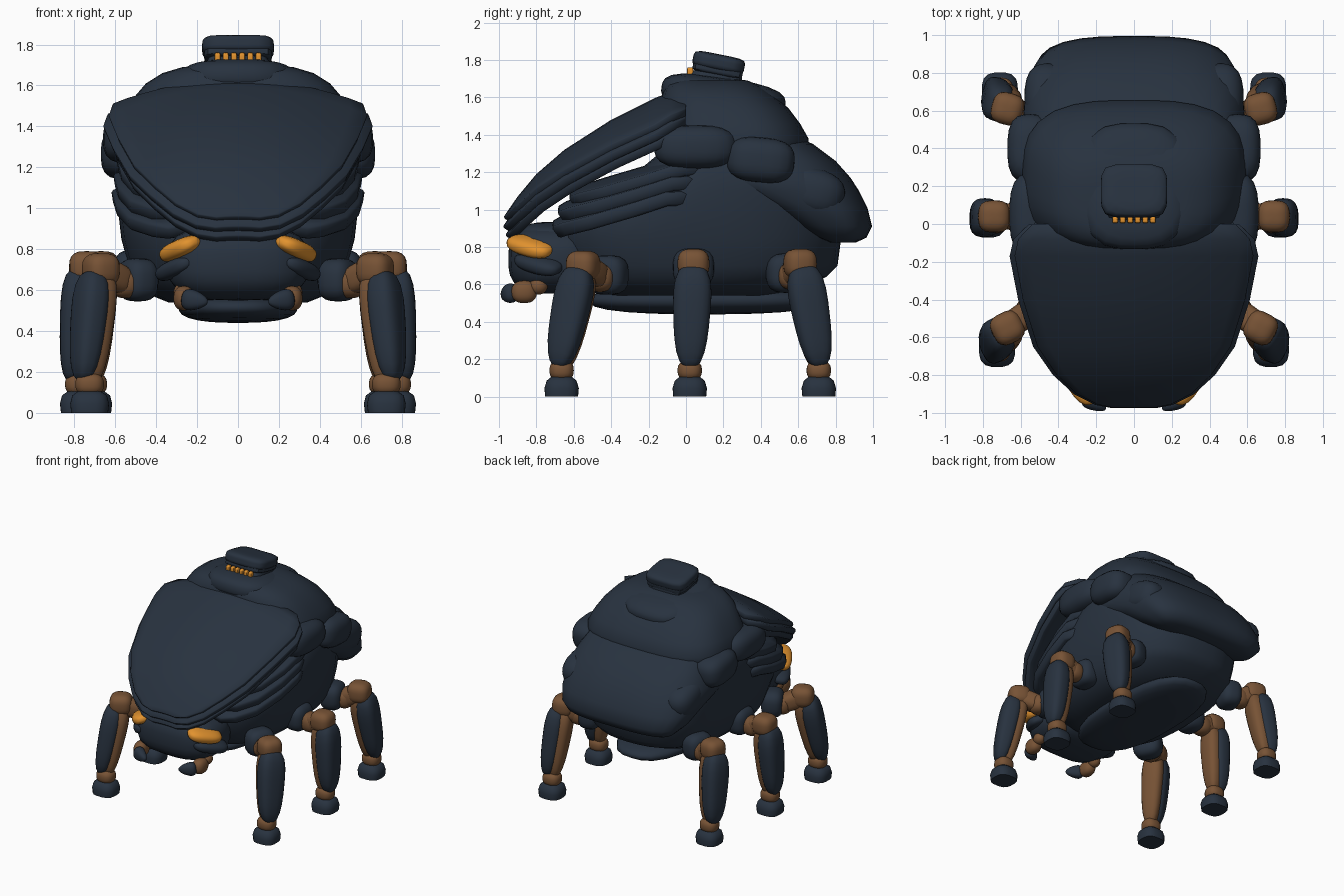
import bpy, bmesh, math
from mathutils import Vector, Matrix

cube = bpy.data.objects.get("Cube")
if cube:
    bpy.data.objects.remove(cube, do_unlink=True)


def material(name, rgb):
    m = bpy.data.materials.new(name)
    m.use_nodes = True
    m.diffuse_color = (*rgb, 1)
    m.node_tree.nodes["Principled BSDF"].inputs["Base Color"].default_value = (*rgb, 1)
    return m


NAVY = material("dark navy armour", (0.021, 0.032, 0.05))
BROWN = material("brown joints", (0.185, 0.086, 0.036))
ORANGE = material("orange lights", (0.76, 0.29, 0.028))


def finish(name, bm, mat, angle=50):
    bmesh.ops.recalc_face_normals(bm, faces=bm.faces)
    me = bpy.data.meshes.new(name)
    bm.to_mesh(me)
    bm.free()
    me.materials.append(mat)
    me.shade_smooth()
    me.set_sharp_from_angle(angle=math.radians(angle))
    ob = bpy.data.objects.new(name, me)
    bpy.context.collection.objects.link(ob)
    return ob


def blob(name, mat, centre, size, k=2.0, axis=(0, 0, 1), ref=(1, 0, 0), taper=0):
    """Rounded solid: k=2 is an ellipsoid, larger k is boxier. Local z follows axis."""
    bm = bmesh.new()
    bmesh.ops.create_uvsphere(bm, u_segments=24, v_segments=14, radius=1)
    z = Vector(axis).normalized()
    x = Vector(ref)
    x = (x - z * x.dot(z)).normalized()
    rot = Matrix((x, z.cross(x), z)).transposed()
    for v in bm.verts:
        p = v.co / sum(abs(c) ** k for c in v.co) ** (1 / k)
        s = 1 - taper * p.z
        v.co = rot @ Vector((p.x * size[0] * s, p.y * size[1] * s, p.z * size[2])) + Vector(centre)
    return finish(name, bm, mat)


def loft(name, mat, rings, k=2.6, n=36):
    """Stack of superellipse rings given as (z, half width, front y, back y)."""
    bm = bmesh.new()
    loops = []
    for z, hx, y0, y1 in rings:
        loop = []
        for i in range(n):
            c, s = math.cos(math.tau * i / n), math.sin(math.tau * i / n)
            r = (abs(c) ** k + abs(s) ** k) ** (-1 / k)
            loop.append(bm.verts.new((hx * c * r, (y0 + y1) / 2 + (y1 - y0) / 2 * s * r, z)))
        loops.append(loop)
    for a, b in zip(loops, loops[1:]):
        for i in range(n):
            j = (i + 1) % n
            bm.faces.new((a[i], a[j], b[j], b[i]))
    bm.faces.new(loops[0])
    bm.faces.new(loops[-1])
    return finish(name, bm, mat)


def panel(name, mat, path, shift, scale, thick, n=16):
    """Curved armour plate: path rows are (y, centre z, half width, edge drop)."""
    bm = bmesh.new()
    rows = []
    for y, z, w, drop in path:
        rows.append([bm.verts.new((w * scale * u, y + shift[0], z + shift[1] - drop * u * u))
                     for u in (2 * i / n - 1 for i in range(n + 1))])
    for a, b in zip(rows, rows[1:]):
        for i in range(n):
            bm.faces.new((a[i], a[i + 1], b[i + 1], b[i]))
    ob = finish(name, bm, mat, 40)
    solid = ob.modifiers.new("thickness", "SOLIDIFY")
    solid.thickness = thick
    solid.offset = -1
    bevel = ob.modifiers.new("edge", "BEVEL")
    bevel.width = 0.012
    bevel.limit_method = "ANGLE"
    bevel.angle_limit = math.radians(50)


# Body, belly and back shells
loft("body", NAVY, [(0.54, 0.34, -0.42, 0.5), (0.58, 0.44, -0.52, 0.62), (0.64, 0.5, -0.6, 0.75),
                    (0.7, 0.53, -0.63, 0.81), (0.85, 0.57, -0.69, 0.83), (0.98, 0.585, -0.65, 0.84),
                    (1.1, 0.59, -0.48, 0.8), (1.22, 0.58, -0.24, 0.7), (1.32, 0.54, -0.12, 0.6)])
blob("belly_plate", NAVY, (0, 0.1, 0.515), (0.29, 0.62, 0.075), 2.6)
loft("rear_shell", NAVY, [(0.825, 0.4, 0.76, 0.91), (0.85, 0.46, 0.68, 0.965), (0.91, 0.52, 0.56, 0.995),
                          (1.01, 0.56, 0.38, 0.97), (1.1, 0.585, 0.14, 0.925), (1.17, 0.59, 0, 0.88),
                          (1.26, 0.55, 0.1, 0.8), (1.35, 0.5, 0.18, 0.68), (1.41, 0.4, 0.2, 0.55)], 3)
loft("upper_shell", NAVY, [(1.24, 0.54, -0.1, 0.6), (1.31, 0.585, -0.14, 0.65), (1.38, 0.59, -0.15, 0.655),
                           (1.46, 0.56, -0.15, 0.61), (1.54, 0.51, -0.14, 0.55), (1.61, 0.45, -0.13, 0.47),
                           (1.66, 0.37, -0.11, 0.4), (1.69, 0.27, -0.07, 0.33), (1.7, 0.14, 0, 0.25)], 3)
blob("top_plate", NAVY, (0, 0.2, 1.605), (0.29, 0.335, 0.1), 3, (0, 0.16, 1))

# Turret with glowing front slits
tilt = (0, 0.2, 1)
blob("turret_neck", NAVY, (0, 0.16, 1.69), (0.15, 0.14, 0.06), 6)
blob("turret_base", NAVY, (0, 0.17, 1.748), (0.165, 0.135, 0.03), 6, tilt)
blob("turret_cap", NAVY, (0, 0.175, 1.785), (0.175, 0.14, 0.045), 5, tilt)
for i in range(6):
    blob(f"turret_slit_{i + 1}", ORANGE, (-0.1 + 0.04 * i, 0.022, 1.725), (0.0145, 0.017, 0.035), 6)

# Layered front shield
shield = [(-0.975, 0.96, 0.11, 0.005), (-0.955, 0.99, 0.21, 0.02), (-0.9, 1.07, 0.32, 0.045),
          (-0.8, 1.19, 0.43, 0.075), (-0.65, 1.32, 0.535, 0.105), (-0.4, 1.48, 0.615, 0.13),
          (-0.17, 1.595, 0.66, 0.14), (-0.08, 1.63, 0.64, 0.12), (0.0, 1.62, 0.56, 0.08)]
for i, (scale, shift) in enumerate([(0.96, (0, 0)), (1, (-0.003, -0.05)), (0.97, (0.01, -0.095))]):
    panel(f"shield_layer_{i + 1}", NAVY, shield, shift, scale, 0.045)

# Nested side slats under the shield
slat = [(-0.71, 0.98, 0.34, 0.03), (-0.66, 1.01, 0.44, 0.04), (-0.52, 1.055, 0.54, 0.05),
        (-0.3, 1.12, 0.6, 0.05), (-0.1, 1.185, 0.62, 0.05), (0.03, 1.19, 0.58, 0.05)]
for i, (scale, shift) in enumerate([(0.96, (0.08, 0.115)), (0.985, (0.02, 0.035)), (1, (-0.01, -0.045))]):
    panel(f"side_slat_{i + 1}", NAVY, slat, shift, scale, 0.075)

# Head
blob("head", NAVY, (0, -0.7, 0.735), (0.345, 0.25, 0.185), 3)
blob("brow", NAVY, (0, -0.7, 0.86), (0.27, 0.2, 0.075), 2.6)

# Legs: name, collar, thigh joint, knee, ankle
legs = [("front", (0.49, -0.42, 0.65), (0.55, -0.46, 0.635), (0.67, -0.55, 0.7), (0.725, -0.665, 0.14)),
        ("middle", (0.52, 0.04, 0.69), (0.63, 0.04, 0.67), (0.74, 0.04, 0.71), (0.775, 0.02, 0.14)),
        ("rear", (0.48, 0.54, 0.66), (0.56, 0.57, 0.645), (0.67, 0.61, 0.71), (0.71, 0.71, 0.14))]

for side, sx in (("left", 1), ("right", -1)):
    def m(p):
        return Vector((p[0] * sx, p[1], p[2]))

    # Rounded pads along the flank
    blob(f"{side}_front_pad", NAVY, m((0.54, 0.05, 1.335)), (0.12, 0.22, 0.115), 2.8)
    blob(f"{side}_middle_pad", NAVY, m((0.55, 0.4, 1.265)), (0.12, 0.18, 0.12), 3, (0, 0.1, 1))
    blob(f"{side}_rear_pad", NAVY, m((0.46, 0.67, 1.1)), (0.12, 0.18, 0.125), 2.6, (0, 0.3, 1))

    # Eye, cheek and mandible
    blob(f"{side}_eye", ORANGE, m((0.283, -0.835, 0.803)), (0.075, 0.045, 0.135), 2.6,
         m((0.13, 0.2, -0.06)), m((1, -0.5, -0.4)))
    blob(f"{side}_cheek", NAVY, m((0.3, -0.79, 0.71)), (0.075, 0.045, 0.14), 2.6,
         m((0.13, 0.2, -0.06)), m((1, -0.5, -0.4)))
    blob(f"{side}_mandible_root", BROWN, m((0.27, -0.79, 0.59)), (0.045, 0.05, 0.045))
    blob(f"{side}_mandible_joint", BROWN, m((0.265, -0.865, 0.56)), (0.05, 0.068, 0.06), 2.4)
    blob(f"{side}_mandible_tip", NAVY, m((0.21, -0.95, 0.55)), (0.047, 0.038, 0.068), 2.4,
         m((-0.8, -0.4, -0.1)), (0, 0, 1), 0.4)

    for leg, *points in legs:
        name = f"{side}_{leg}"
        collar, thigh, knee, ankle = map(m, points)
        out = Vector((knee.x - collar.x, (knee.y - collar.y) * 0.7, 0)).normalized()
        down = ankle - knee
        mid = (knee + ankle) / 2
        blob(f"{name}_collar", NAVY, collar, (0.105, 0.11, 0.085), 3, out, (0, 0, 1))
        blob(f"{name}_thigh", BROWN, (thigh + knee) / 2, (0.07, 0.07, 0.11), 3, knee - thigh, (0, 0, 1))
        blob(f"{name}_hip", BROWN, thigh, (0.075, 0.075, 0.075), 2.4)
        blob(f"{name}_knee", BROWN, knee, (0.085, 0.085, 0.08), 3, (0, 0, 1), out)
        # Shin core inside, armour shell outside
        blob(f"{name}_shin_core", BROWN, mid - out * 0.01, (0.07, 0.08, 0.28), 3, down, out, 0.2)
        blob(f"{name}_shin_armour", NAVY, mid + out * 0.04 + Vector((0, 0, 0.005)),
             (0.073, 0.098, 0.275), 3, down, out, 0.17)
        blob(f"{name}_ankle", BROWN, ankle, (0.07, 0.065, 0.055), 2.6)
        foot = loft(f"{name}_foot", NAVY, [(0, 0.09, -0.088, 0.088), (0.045, 0.095, -0.092, 0.092),
                                           (0.085, 0.085, -0.08, 0.08), (0.11, 0.05, -0.05, 0.05)], 3, 20)
        foot.location = (ankle.x, ankle.y, 0)
